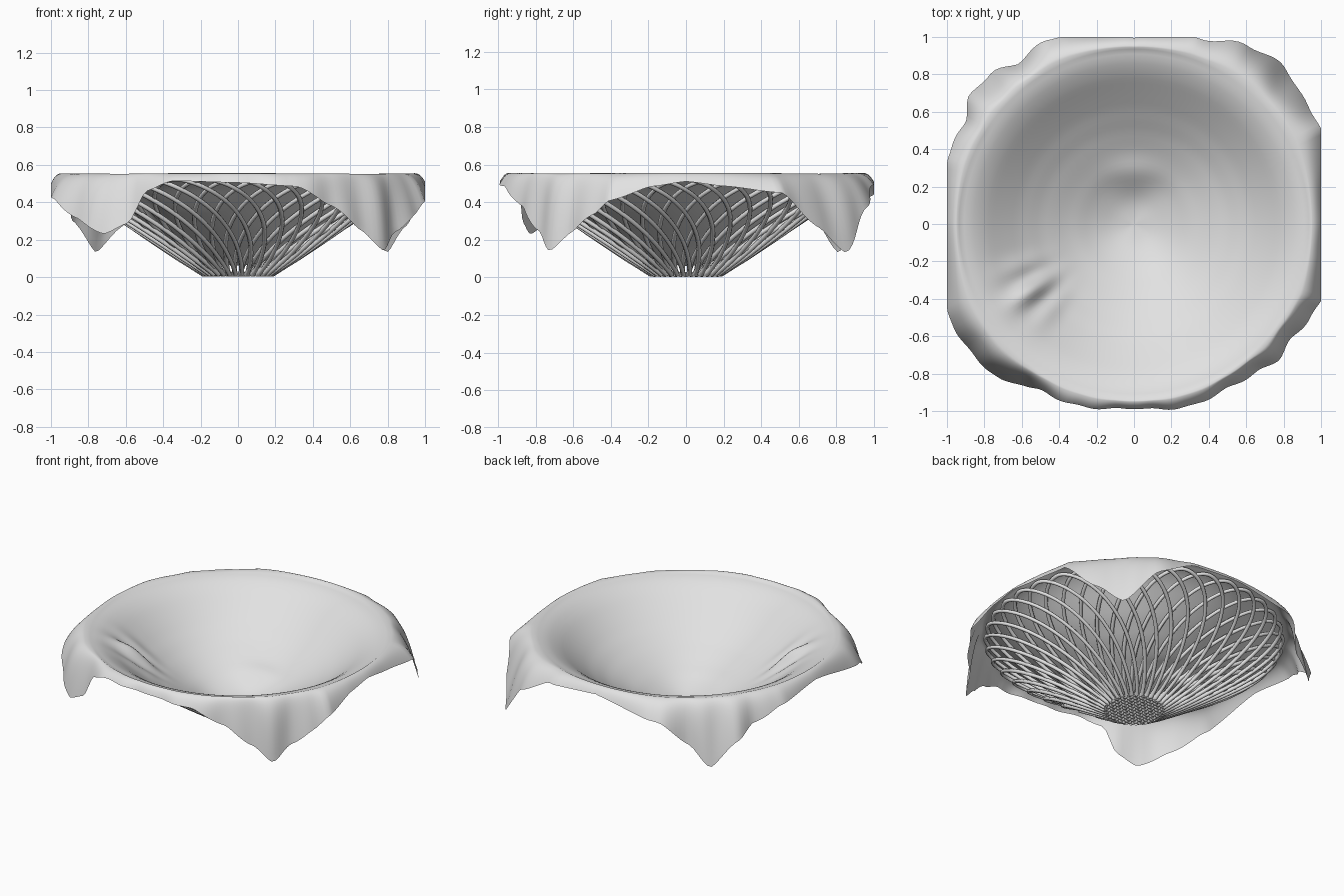
import bpy, bmesh, math
from math import sin, cos, pi, radians, exp

if "Cube" in bpy.data.objects:
    bpy.data.objects.remove(bpy.data.objects["Cube"])

grey = bpy.data.materials.new("light_grey")
grey.diffuse_color = (0.76, 0.76, 0.76, 1)
grey.use_nodes = True
grey.node_tree.nodes["Principled BSDF"].inputs["Base Color"].default_value = grey.diffuse_color

BASE_R, RIM_R, RIM_Z = 0.18, 0.94, 0.51   # basket cone


def tubes(name, paths, radius):
    """One mesh object made of round strands along the given paths."""
    cu = bpy.data.curves.new(name, 'CURVE')
    cu.dimensions = '3D'
    cu.bevel_depth = radius
    cu.bevel_resolution = 1
    cu.use_fill_caps = True
    for pts in paths:
        sp = cu.splines.new('POLY')
        sp.points.add(len(pts) - 1)
        for p, co in zip(sp.points, pts):
            p.co = (*co, 1)
    ob = bpy.data.objects.new(name, cu)
    bpy.context.collection.objects.link(ob)
    bpy.ops.object.select_all(action='DESELECT')
    ob.select_set(True)
    bpy.context.view_layer.objects.active = ob
    bpy.ops.object.convert(target='MESH')
    ob = bpy.context.object
    ob.data.materials.clear()
    ob.data.materials.append(grey)
    bpy.ops.object.shade_smooth()


def ease(table, x):
    """Smooth interpolation in a sorted table of (x, value)."""
    for (x0, v0), (x1, v1) in zip(table, table[1:]):
        if x <= x1:
            t = (x - x0) / (x1 - x0)
            t = 0.5 * t + 0.5 * t * t * (3 - 2 * t)
            return v0 + (v1 - v0) * t
    return table[-1][1]


# Basket wall: overlapping arches rising from the base to the rim
ARCHES, STEPS, HALF = 36, 56, radians(36)
paths = []
for i in range(ARCHES):
    mid = 2 * pi * i / ARCHES
    pts = []
    for k in range(STEPS + 1):
        u = 2 * k / STEPS - 1
        h = 1 - abs(u) ** 1.8
        out = 0.007 * max(-1, min(1, 4 * u))       # legs pass over and under
        r = BASE_R + (RIM_R - BASE_R) * h + out * 0.6
        z = 0.013 + RIM_Z * h - out * min(1, 5 * h)
        pts.append((r * cos(mid + HALF * u), r * sin(mid + HALF * u), z))
    paths.append(pts)
tubes("basket_wall", paths, 0.0125)

# Basket base: small round mat of crossed strands
paths = []
n, gap = 6, 0.028
for i in range(-n, n + 1):
    c = i * gap
    half = math.sqrt(max(0.0, BASE_R ** 2 - c * c))
    for axis in (0, 1):
        pts = []
        for k in range(41):
            s = half * (k / 20 - 1)
            w = 0.005 * cos(pi * s / gap) * (-1) ** i * (1 if axis else -1)
            pts.append((s, c, 0.016 + w) if axis else (c, s, 0.016 + w))
        paths.append(pts)
tubes("basket_base", paths, 0.010)

# Cloth hem: angle in degrees, radius, height
HEM = [(0, 1.06, .51), (12, 1.06, .485), (27, 1.12, .45), (38, 1.13, .27),
       (47, 1.165, .13), (58, 1.13, .37), (70, 1.05, .49), (90, 1.0, .51),
       (116, 1.09, .43), (126, 1.06, .27), (133, 1.11, .13), (142, 1.115, .30),
       (149, 1.055, .38), (160, 1.06, .46), (180, 1.02, .50), (207, 1.11, .42),
       (218, 1.11, .32), (229, 1.10, .23), (236, 1.04, .29), (241, 1.02, .46),
       (250, 1.02, .515), (270, .985, .505), (288, 1.02, .485), (300, 1.01, .38),
       (310, 1.03, .25), (317, 1.06, .14), (324, 1.04, .24), (332, 1.07, .33),
       (338, 1.08, .41), (350, 1.06, .485), (360, 1.06, .51)]
HEM_R = [(a, r) for a, r, z in HEM]
HEM_Z = [(a, z) for a, r, z in HEM]

# Cloth bowl profile: radius, height
BOWL = [(0, .06), (.08, .062), (.15, .078), (.25, .125), (.4, .20), (.55, .288),
        (.65, .36), (.75, .442), (.82, .502), (.88, .538), (.95, .553)]


def bowl_z(r):
    """Average the profile over a small window to round it."""
    return sum(ease(BOWL, abs(r + d * 0.02)) for d in range(-4, 5)) / 9


def inner_z(r, a):
    """Cloth lying inside the basket, with a dent and a few creases."""
    x, y = r * cos(a), r * sin(a)
    z = bowl_z(r) + 0.006 * (1 + sin(3 * a + 5 * r)) * sin(pi * min(1, r / 0.9))
    z += 0.025 * exp(-((x / 0.15) ** 2 + ((y - 0.27) / 0.09) ** 2))
    d = math.degrees(a) - 213
    fold = exp(-(d / 12) ** 2 - ((r - 0.66) / 0.12) ** 2)
    return z + 0.06 * fold * (0.55 + 0.45 * cos(radians(d * 24)))


# Cloth liner: polar sheet, inside the bowl, over the rim, down to the hem
SEG, IN, OUT = 240, 36, 14
bm = bmesh.new()
centre = bm.verts.new((0, 0, inner_z(0, 0)))
rings = []
for k in range(1, IN + OUT + 1):
    ring = []
    for s in range(SEG):
        a = 2 * pi * s / SEG
        if k <= IN:
            r = 0.935 * k / IN
            z = min(inner_z(r, a), 0.553)
        else:
            v = (k - IN) / OUT
            deg = math.degrees(a)
            hz = ease(HEM_Z, deg)
            hr = ease(HEM_R, deg) + 0.005 * sin(31 * a)
            hr = min(hr, 1 / max(abs(cos(a)), abs(sin(a))))
            hang = max(0, 0.5 - hz)
            r = 0.935 + (hr - 0.935) * v ** 0.65
            r += 0.03 * hang * sin(15 * a) * sin(pi * v)
            z = 0.556 - (0.556 - hz) * v ** 1.7
        ring.append(bm.verts.new((r * cos(a), r * sin(a), z)))
    rings.append(ring)
for s in range(SEG):
    t = (s + 1) % SEG
    bm.faces.new((centre, rings[0][s], rings[0][t]))
    for lo, hi in zip(rings, rings[1:]):
        bm.faces.new((lo[s], hi[s], hi[t], lo[t]))
for f in bm.faces:
    f.smooth = True
me = bpy.data.meshes.new("cloth_liner")
bm.to_mesh(me)
bm.free()
me.materials.append(grey)
cloth = bpy.data.objects.new("cloth_liner", me)
bpy.context.collection.objects.link(cloth)
